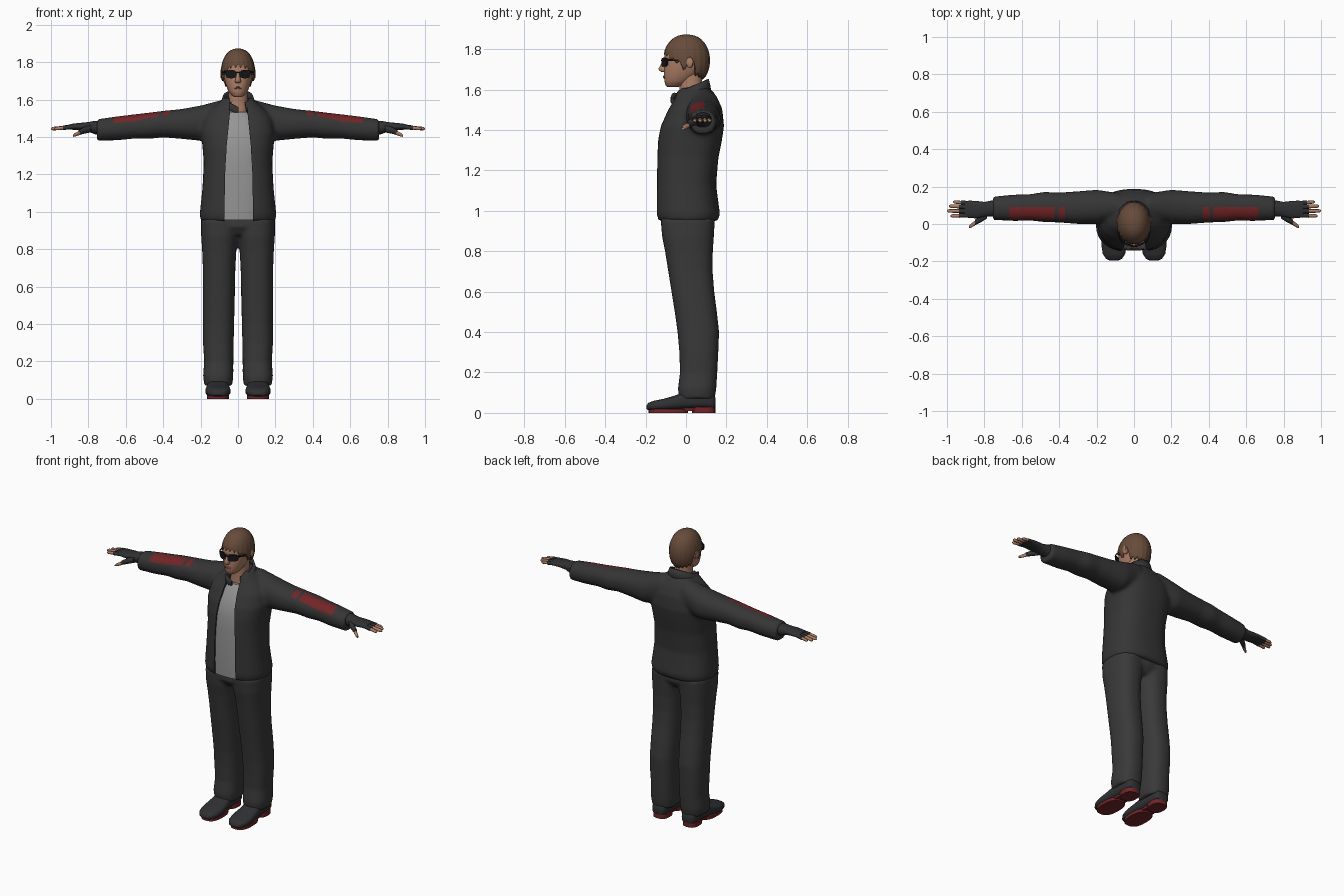
import bpy, bmesh, math
from mathutils import Vector

if "Cube" in bpy.data.objects:
    bpy.data.objects.remove(bpy.data.objects["Cube"])


def material(name, r, g, b):
    m = bpy.data.materials.new(name)
    m.diffuse_color = (r, g, b, 1)
    m.use_nodes = True
    m.node_tree.nodes["Principled BSDF"].inputs["Base Color"].default_value = m.diffuse_color
    return m


JACKET = material("jacket charcoal", .036, .036, .036)
TROUSER = material("trouser charcoal", .041, .041, .042)
LEATHER = material("glove and shoe black", .029, .030, .032)
RED = material("dark red", .17, .018, .02)
SHIRT = material("shirt grey", .30, .30, .30)
SKIN = material("skin", .42, .21, .135)
LIP = material("lips", .33, .13, .10)
HAIR = material("brown hair", .135, .072, .043)
LENS = material("lens black", .008, .008, .010)

AXES = {'x': (1, 2, 0), 'y': (0, 2, 1), 'z': (0, 1, 2)}


def loft(bm, axis, rings, n=32, p=2.2, both=False, mat=0):
    """Closed superellipse loft; ring = (position, a0, a1, b0, b1)."""
    ia, ib, ip = AXES[axis]
    for side in ((1, -1) if both else (1,)):
        loops = []
        for pos, a0, a1, b0, b1 in rings:
            loop = []
            for i in range(n):
                t = math.tau * i / n
                c, s = math.cos(t), math.sin(t)
                v = [0, 0, 0]
                v[ia] = (a0 + a1) / 2 + (a1 - a0) / 2 * math.copysign(abs(c) ** (2 / p), c)
                v[ib] = (b0 + b1) / 2 + (b1 - b0) / 2 * math.copysign(abs(s) ** (2 / p), s)
                v[ip] = pos
                v[0] *= side
                loop.append(bm.verts.new(v))
            loops.append(loop)
        faces = [bm.faces.new(loops[0]), bm.faces.new(loops[-1])]
        for lo, hi in zip(loops, loops[1:]):
            for i in range(n):
                j = (i + 1) % n
                faces.append(bm.faces.new((lo[i], lo[j], hi[j], hi[i])))
        for f in faces:
            f.material_index = mat


def smooth(ob, angle=45):
    bpy.ops.object.select_all(action='DESELECT')
    ob.select_set(True)
    bpy.context.view_layer.objects.active = ob
    bpy.ops.object.shade_smooth_by_angle(angle=math.radians(angle))


def finish(name, bm, *mats, angle=45):
    bmesh.ops.recalc_face_normals(bm, faces=bm.faces)
    me = bpy.data.meshes.new(name)
    bm.to_mesh(me)
    bm.free()
    for m in mats:
        me.materials.append(m)
    ob = bpy.data.objects.new(name, me)
    bpy.context.collection.objects.link(ob)
    smooth(ob, angle)
    return ob


def bake(ob, *mats):
    dg = bpy.context.evaluated_depsgraph_get()
    me = bpy.data.meshes.new_from_object(ob.evaluated_get(dg))
    ob.modifiers.clear()
    ob.data = me
    me.materials.clear()
    for m in mats:
        me.materials.append(m)


def fuse(ob, voxel, steps):
    r = ob.modifiers.new("fuse", 'REMESH')
    r.mode, r.voxel_size = 'VOXEL', voxel
    s = ob.modifiers.new("soften", 'SMOOTH')
    s.factor, s.iterations = .5, steps


def body(rows):
    """Rows (z, half width, front y, back y) to rings."""
    return [(z, -w, w, f, b) for z, w, f, b in rows]


# Jacket: torso and sleeves fused, then opened at the front
bm = bmesh.new()
loft(bm, 'z', body([(.95, .198, -.14, .158), (.985, .205, -.15, .168), (1.06, .197, -.15, .158),
                    (1.13, .190, -.149, .149), (1.26, .183, -.147, .16), (1.35, .190, -.142, .178),
                    (1.42, .198, -.127, .188), (1.50, .185, -.09, .18), (1.55, .145, -.06, .16),
                    (1.59, .095, -.05, .135), (1.61, .075, -.03, .115)]), n=48, p=2.5)
loft(bm, 'x', [(.08, .03, .165, 1.42, 1.60), (.2, .0, .183, 1.38, 1.568), (.3, .0, .175, 1.39, 1.55),
               (.4, .008, .168, 1.398, 1.54), (.48, .01, .172, 1.39, 1.53), (.55, .018, .16, 1.392, 1.522),
               (.64, .016, .157, 1.383, 1.511), (.72, .02, .15, 1.38, 1.50), (.755, .02, .146, 1.378, 1.495)],
     both=True)
jacket = finish("jacket", bm, JACKET)
fuse(jacket, .011, 5)

cut = bmesh.new()
rows = [(.90, .078, -.085), (1.2, .073, -.085), (1.36, .064, -.08), (1.45, .055, -.05),
        (1.53, .047, -.01), (1.66, .05, .03)]
loops = [[cut.verts.new((x + .004, y, z)) for x, y in ((-w, -.3), (w, -.3), (w, d), (-w, d))]
         for z, w, d in rows]
cut.faces.new(loops[0])
cut.faces.new(loops[-1])
for lo, hi in zip(loops, loops[1:]):
    for i in range(4):
        cut.faces.new((lo[i], lo[(i + 1) % 4], hi[(i + 1) % 4], hi[i]))
cutter = finish("opening_cutter", cut, JACKET)
cutter.hide_render = True
op = jacket.modifiers.new("opening", 'BOOLEAN')
op.operation, op.object, op.solver = 'DIFFERENCE', cutter, 'EXACT'
bake(jacket, JACKET, RED)
bpy.data.objects.remove(cutter)

# Red sleeve panels cut into the jacket surface
bm = bmesh.new()
bm.from_mesh(jacket.data)
for co, no in [((s * x, 0, 0), (1, 0, 0)) for s in (1, -1) for x in (.37, .405, .425, .665)] + \
              [((0, y, 0), (0, 1, 0)) for y in (.024, .09)]:
    bmesh.ops.bisect_plane(bm, geom=bm.verts[:] + bm.edges[:] + bm.faces[:],
                           plane_co=co, plane_no=no, dist=1e-5)
bm.normal_update()
for f in bm.faces:
    c = f.calc_center_median()
    x = abs(c.x)
    panel = (.37 < x < .405 or .425 < x < .665) and .024 < c.y < .09
    f.material_index = 1 if panel and f.normal.z > .1 else 0
bm.to_mesh(jacket.data)
bm.free()
smooth(jacket, 50)

# Stand collar, open at the throat, with a folded tab
bm = bmesh.new()
cols = []
for i in range(41):
    t = -math.pi / 2 + .55 + (math.tau - 1.1) * i / 40
    c, s = math.cos(t), math.sin(t)
    cols.append([bm.verts.new((w * c, .03 + d * s, z + .035 * s))
                 for w, d, z in ((.105, .097, 1.55), (.09, .09, 1.588), (.08, .083, 1.618))])
for a, b in zip(cols, cols[1:]):
    for k in range(2):
        bm.faces.new((a[k], b[k], b[k + 1], a[k + 1]))
collar = finish("collar", bm, JACKET)
collar.modifiers.new("thickness", 'SOLIDIFY').thickness = .012
bm = bmesh.new()
loft(bm, 'x', [(-.048, -.068, -.045, 1.545, 1.585), (-.02, -.076, -.058, 1.53, 1.572),
               (.002, -.074, -.06, 1.53, 1.56)], n=16, p=4)
finish("collar_tab", bm, JACKET)

# Shirt
bm = bmesh.new()
loft(bm, 'z', body([(.957, .15, -.138, .1), (1.06, .15, -.142, .1), (1.26, .15, -.139, .1),
                    (1.35, .15, -.133, .1), (1.42, .14, -.116, .1), (1.50, .11, -.078, .1),
                    (1.535, .075, -.05, .09)]), n=48, p=2.6)
finish("shirt", bm, SHIRT)

# Trousers: two legs and hips fused
bm = bmesh.new()
legs = [(.07, .105, .074, -.035, .142), (.12, .106, .081, -.04, .15), (.2, .103, .078, -.03, .155),
        (.3, .105, .082, -.033, .16), (.4, .104, .083, -.042, .164), (.5, .103, .085, -.056, .153),
        (.6, .102, .086, -.072, .14), (.7, .101, .087, -.088, .132), (.8, .1, .092, -.104, .133),
        (.87, .098, .099, -.118, .138), (.96, .095, .103, -.126, .143)]
loft(bm, 'z', [(z, c - w, c + w, f, b) for z, c, w, f, b in legs], both=True, p=2.4)
loft(bm, 'z', body([(.875, .15, -.09, .11), (.92, .193, -.122, .14), (.99, .19, -.12, .14)]))
trousers = finish("trousers", bm, TROUSER)
fuse(trousers, .010, 4)
bake(trousers, TROUSER)
smooth(trousers, 60)

# Shoes and red soles
bm = bmesh.new()
loft(bm, 'y', [(y, .107 - w, .107 + w, b, t) for y, w, b, t in (
    (-.196, .022, .02, .036), (-.186, .043, .013, .05), (-.16, .06, .012, .06), (-.11, .068, .012, .07),
    (-.06, .064, .014, .084), (-.01, .058, .018, .102), (.06, .054, .02, .11), (.12, .05, .02, .10),
    (.14, .04, .02, .09), (.147, .02, .03, .07))], both=True, n=28, p=2.8)
finish("shoes", bm, LEATHER)
bm = bmesh.new()
for y0, y1, w, h in ((-.185, .01, .06, .02), (.03, .145, .05, .03), (-.04, .06, .04, .024)):
    z0 = 0 if w > .045 else .01
    loft(bm, 'z', [(z, .107 - w, .107 + w, y0, y1) for z in (z0, h)], both=True, p=2.6)
finish("soles", bm, RED)

# Fingerless gloves with bare fingertips
bm = bmesh.new()
loft(bm, 'x', [(.72, .035, .13, 1.41, 1.485), (.765, .04, .125, 1.415, 1.487), (.80, .038, .118, 1.428, 1.48),
               (.84, .03, .123, 1.435, 1.476), (.88, .032, .125, 1.438, 1.472), (.905, .036, .122, 1.442, 1.466)],
     both=True, n=24)
for y0, y1, tip, r in ((.112, .118, .968, .0095), (.091, .096, .990, .0105),
                       (.069, .070, 1.0, .0105), (.047, .043, .982, .010)):
    def ring(x, k):
        u = (x - .88) / (tip - .88)
        y, z = y0 + (y1 - y0) * u, 1.455 - .011 * u
        return (x, y - r * k, y + r * k, z - r * k, z + r * k)
    mid = .935 if tip > .97 else .925
    loft(bm, 'x', [ring(.88, 1.15), ring(mid, 1.15)], n=12, both=True)
    loft(bm, 'x', [ring(mid - .01, .95), ring(tip - .012, .9), ring(tip - .004, .65), ring(tip, .25)],
         n=12, both=True, mat=1)
loft(bm, 'x', [(.785, .03, .075, 1.425, 1.465), (.82, .008, .045, 1.418, 1.455),
               (.85, -.006, .023, 1.41, 1.438)], n=14, both=True)
loft(bm, 'x', [(.845, -.004, .022, 1.411, 1.436), (.868, -.018, .005, 1.403, 1.424),
               (.882, -.022, -.008, 1.401, 1.414)], n=14, both=True, mat=1)
finish("gloved_hands", bm, LEATHER, SKIN)

# Head, neck, nose and ears
bm = bmesh.new()
loft(bm, 'z', body([(1.613, .018, -.092, -.04), (1.621, .034, -.102, -.01), (1.645, .052, -.107, .03),
                    (1.68, .065, -.110, .07), (1.71, .073, -.107, .085), (1.745, .078, -.105, .10),
                    (1.78, .08, -.106, .105), (1.82, .073, -.088, .095), (1.85, .05, -.05, .06)]), n=40)
loft(bm, 'z', body([(1.48, .065, -.035, .09), (1.56, .056, -.032, .085), (1.61, .052, -.032, .08),
                    (1.68, .052, -.04, .08)]))
loft(bm, 'z', body([(1.688, .011, -.122, -.09), (1.694, .016, -.132, -.09), (1.703, .015, -.137, -.09),
                    (1.72, .011, -.127, -.09), (1.75, .008, -.114, -.09)]), n=16)
loft(bm, 'x', [(.07, .005, .03, 1.715, 1.755), (.086, -.002, .036, 1.708, 1.762),
               (.093, .004, .034, 1.716, 1.76)], n=16, both=True)
finish("head", bm, SKIN, angle=60)
bm = bmesh.new()
for z0, z1, y in ((1.656, 1.663, -.113), (1.663, 1.669, -.115)):
    loft(bm, 'y', [(-.09, -.024, .024, z0, z1), (y + .003, -.018, .018, z0, z1),
                   (y, -.01, .01, z0 + .002, z1 - .002)], n=16)
finish("lips", bm, LIP)

# Hair cap with a ragged hairline
line = ((0, 1.782), (.55, 1.776), (.85, 1.752), (1.25, 1.735), (1.45, 1.702), (1.62, 1.708),
        (1.7, 1.735), (1.9, 1.735), (2.05, 1.675), (3.2, 1.655))


def hairline(d):
    for (d0, z0), (d1, z1) in zip(line, line[1:]):
        if d <= d1:
            return z0 + (z1 - z0) * (d - d0) / (d1 - d0)
    return line[-1][1]


bm = bmesh.new()
N, K = 80, 14
top = bm.verts.new((0, .003, 1.873))
cols = []
for i in range(N):
    t = math.tau * i / N
    d = min(t, math.tau - t)
    z = hairline(d) + (.009, .002, -.010, -.002)[i % 4]
    end = math.acos((z - 1.745) / .128)
    col = []
    for k in range(1, K + 1):
        ph = end * k / K
        lock = 1 + (.012 * math.cos(t * 20) * k / K)
        s = math.sin(ph) ** .85 * lock
        col.append(bm.verts.new((.091 * s * math.sin(t), .003 - .115 * s * math.cos(t),
                                 1.745 + .128 * math.cos(ph))))
    cols.append(col)
for i in range(N):
    a, b = cols[i], cols[(i + 1) % N]
    bm.faces.new((top, a[0], b[0]))
    for k in range(K - 1):
        bm.faces.new((a[k], a[k + 1], b[k + 1], b[k]))
hair = finish("hair", bm, HAIR)
hair.modifiers.new("thickness", 'SOLIDIFY').thickness = .01

# Sunglasses: wrapped lenses, bridge and temples
bm = bmesh.new()
loft(bm, 'y', [(-.122, .008, .066, 1.714, 1.758), (-.114, .008, .066, 1.714, 1.758)], n=28, p=2.8, both=True)
loft(bm, 'y', [(-.124, -.012, .012, 1.741, 1.748), (-.116, -.012, .012, 1.741, 1.748)], n=8)
for v in bm.verts:
    v.co.y += 6 * v.co.x ** 2
loft(bm, 'y', [(-.098, .058, .068, 1.741, 1.755), (-.07, .078, .083, 1.741, 1.75),
               (.015, .086, .091, 1.742, 1.749)], n=8, both=True)
finish("sunglasses", bm, LENS)
